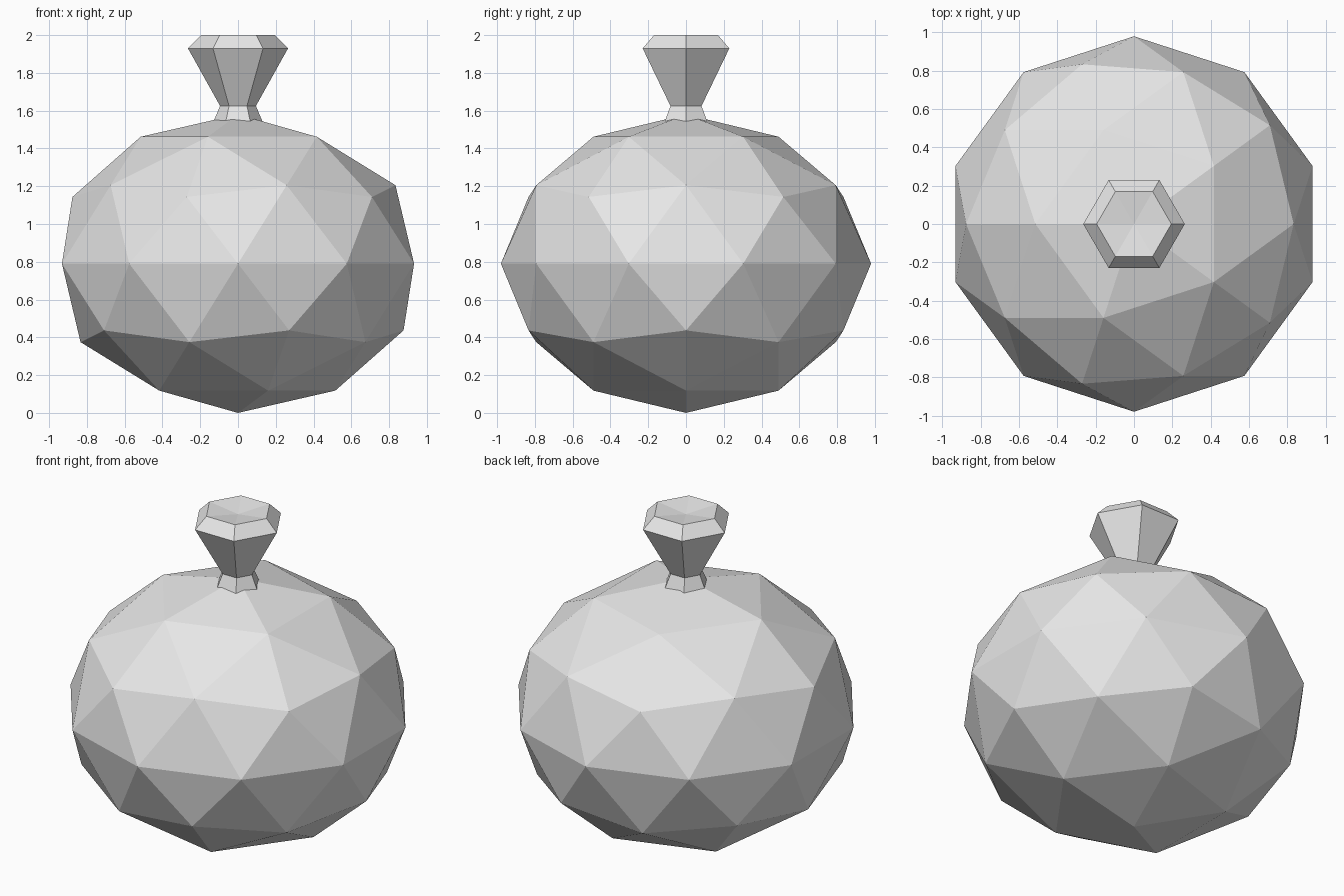
import bpy, bmesh, math
from mathutils import Matrix

if "Cube" in bpy.data.objects:
    bpy.data.objects.remove(bpy.data.objects["Cube"])

grey = bpy.data.materials.new("plain grey")
grey.diffuse_color = (0.8, 0.8, 0.8, 1)
grey.use_nodes = True
grey.node_tree.nodes["Principled BSDF"].inputs["Base Color"].default_value = grey.diffuse_color


def add_object(name, bm):
    bmesh.ops.recalc_face_normals(bm, faces=bm.faces)
    mesh = bpy.data.meshes.new(name)
    bm.to_mesh(mesh)
    bm.free()
    mesh.materials.append(grey)
    obj = bpy.data.objects.new(name, mesh)
    bpy.context.collection.objects.link(obj)
    return obj


# Round faceted body, squashed in height
bm = bmesh.new()
bmesh.ops.create_icosphere(bm, subdivisions=2, radius=1)
matrix = (Matrix.Translation((0, 0, 0.79)) @ Matrix.Diagonal((0.98, 0.98, 0.79, 1))
          @ Matrix.Rotation(math.pi, 4, 'Z'))
bmesh.ops.transform(bm, matrix=matrix, verts=bm.verts)
add_object("body", bm)

# Six-sided stopper: flared foot, narrow neck, wide head, bevelled rim
SIDES = 6
profile = [(0.135, 1.53), (0.095, 1.625), (0.265, 1.93), (0.195, 2.0)]
bm = bmesh.new()
rings = [[bm.verts.new((r * math.cos(math.tau * i / SIDES),
                        r * math.sin(math.tau * i / SIDES), z))
          for i in range(SIDES)] for r, z in profile]
for low, high in zip(rings, rings[1:]):
    for i in range(SIDES):
        j = (i + 1) % SIDES
        bm.faces.new((low[i], low[j], high[j], high[i]))
bm.faces.new(rings[0][::-1])

# Slightly dished top
centre = bm.verts.new((0, 0, 1.975))
for i in range(SIDES):
    bm.faces.new((rings[-1][i], rings[-1][(i + 1) % SIDES], centre))
add_object("stopper", bm)
